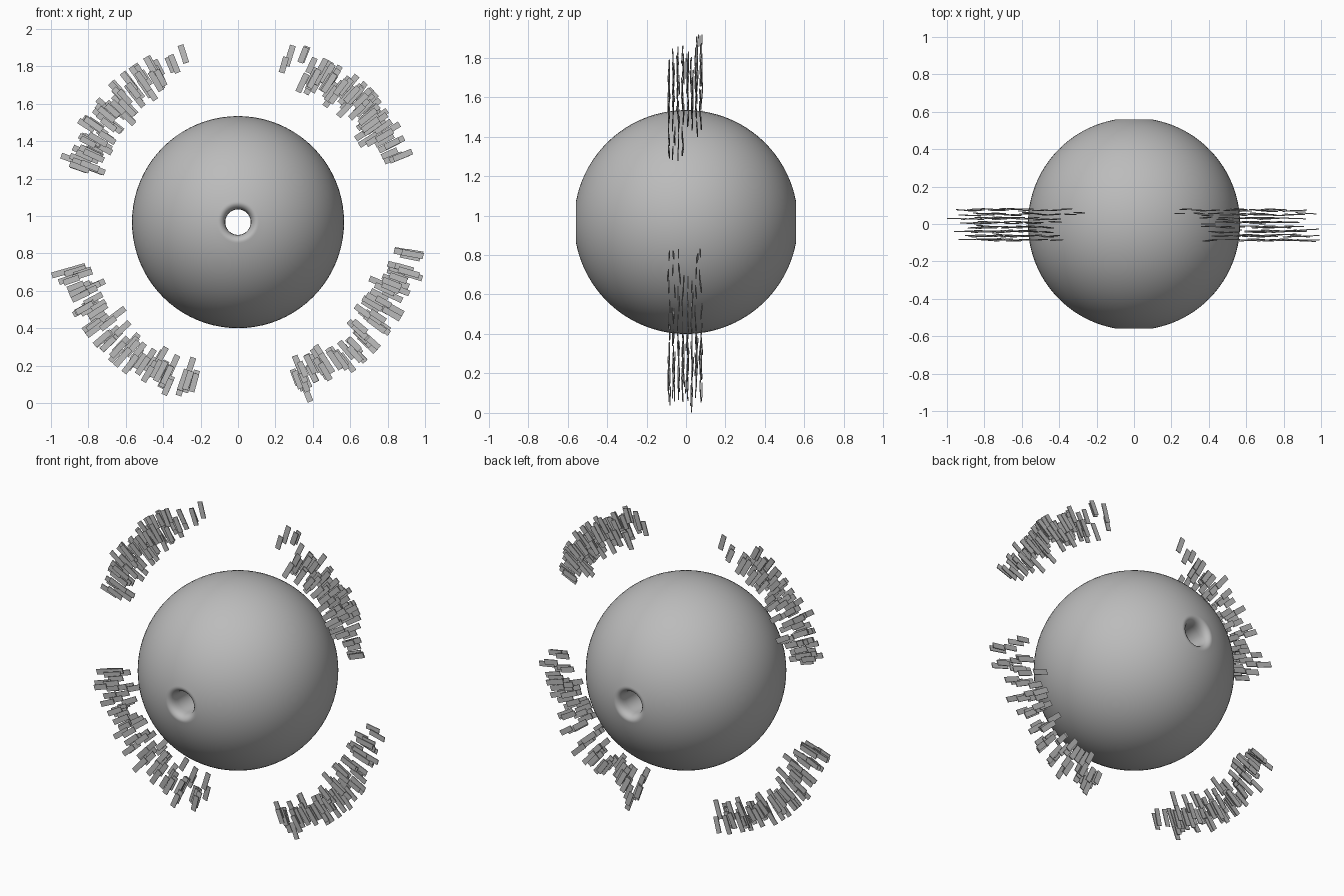
import bpy, bmesh, math, random
from mathutils import Matrix, Vector

if "Cube" in bpy.data.objects:
    bpy.data.objects.remove(bpy.data.objects["Cube"])

random.seed(7)
CZ = 0.967          # height of the common centre
R = 0.567           # ball radius

grey = bpy.data.materials.new("plain grey")
grey.diffuse_color = (0.5, 0.5, 0.5, 1)
grey.use_nodes = True
grey.node_tree.nodes["Principled BSDF"].inputs["Base Color"].default_value = grey.diffuse_color


def finish(name, bm, smooth=False):
    me = bpy.data.meshes.new(name)
    bmesh.ops.recalc_face_normals(bm, faces=bm.faces)
    bm.to_mesh(me)
    bm.free()
    me.materials.append(grey)
    ob = bpy.data.objects.new(name, me)
    bpy.context.collection.objects.link(ob)
    if smooth:
        me.shade_smooth()
    return ob


# Ball: a lathed profile with a rounded bore running front to back
a0 = math.asin(0.112 / R)
half = [(0.068, 0.0), (0.068, 0.25), (0.068, 0.50), (0.070, 0.522), (0.075, 0.538),
        (0.083, 0.549), (0.094, 0.556), (0.104, 0.5575)]
n = 48
arc = [(R * math.sin(a0 + (math.pi - 2 * a0) * i / n),
        R * math.cos(a0 + (math.pi - 2 * a0) * i / n)) for i in range(n + 1)]
profile = half + arc + [(r, -y) for r, y in reversed(half[1:])]
SEG = 80
bm = bmesh.new()
rings = []
for r, y in profile:
    rings.append([bm.verts.new((r * math.cos(2 * math.pi * k / SEG), y,
                                CZ + r * math.sin(2 * math.pi * k / SEG)))
                  for k in range(SEG)])
for i, ring in enumerate(rings):
    nxt = rings[(i + 1) % len(rings)]
    for k in range(SEG):
        bm.faces.new((ring[k], ring[(k + 1) % SEG], nxt[(k + 1) % SEG], nxt[k]))
finish("drilled_ball", bm, True)


# Thin radial slats
def slat(bm, deg, radius, y, length, width=0.032):
    m = (Matrix.Translation((0, y, CZ))
         @ Matrix.Rotation(-math.radians(deg), 4, 'Y')
         @ Matrix.Translation((radius, 0, 0))
         @ Matrix.Rotation(math.radians(random.uniform(-4, 4)), 4, 'Z')
         @ Matrix.Diagonal((length, 0.005, width, 1)))
    bmesh.ops.create_cube(bm, size=1, matrix=m)


def span_upper_right(y):
    return (21 if y < 0 else 33), (76 if y > 0.04 else 64)


def span_upper_left(y):
    return (109 if y > 0.04 else 117), 162


def span_lower_left(y):
    return 195, 255


def span_lower_right(y):
    return -71, (-18 if abs(y) < 0.03 else -8)


# Each arc: name, angle range by depth, and extra slats at the outer limits
arcs = [("upper_right_slats", span_upper_right, []),
        ("upper_left_slats", span_upper_left, [(108, 0.945, 0.06)]),
        ("lower_left_slats", span_lower_left, [(196, 0.985, 0.03)]),
        ("lower_right_slats", span_lower_right, [(-68, 0.985, 0.03), (-17, 0.98, -0.03)])]
ROWS, PER_ROW = 8, 10
for name, span, extra in arcs:
    bm = bmesh.new()
    for row in range(ROWS):
        base = -0.085 + 0.16 * row / (ROWS - 1)
        shift = random.random()
        lo, hi = span(base)
        for i in range(PER_ROW):
            t = (i + 0.6 * shift + 0.4 * random.random()) / PER_ROW
            length = random.uniform(0.085, 0.12)
            radius = min(max(random.gauss(0.9, 0.045), 0.82), 1.01 - length / 2)
            slat(bm, lo + (hi - lo) * t, radius,
                 base + random.uniform(-0.006, 0.006), length)
    for deg, radius, y in extra:
        slat(bm, deg, radius, y, 0.1)
    finish(name, bm)
